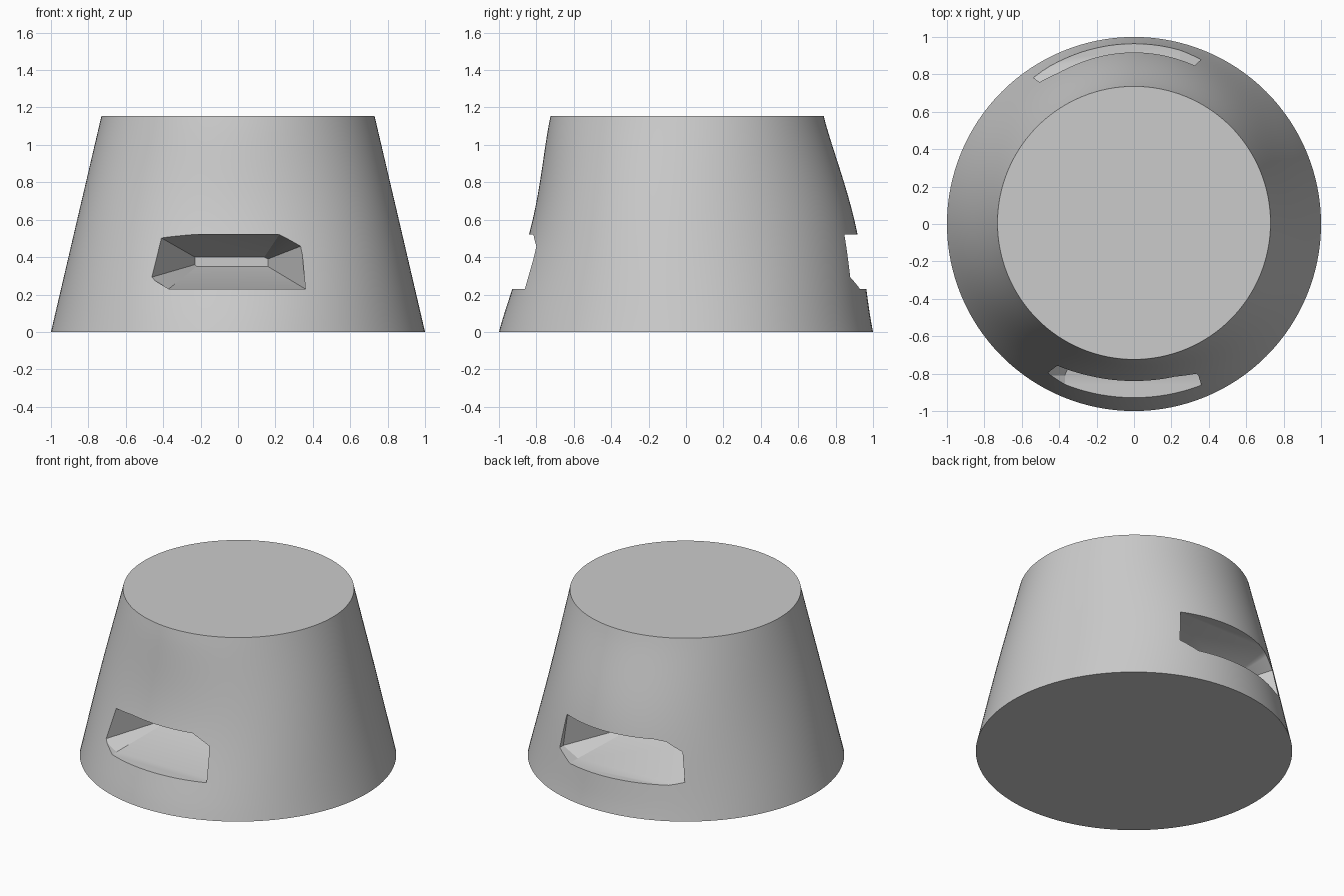
import bpy, bmesh, math

old = bpy.data.objects.get("Cube")
if old:
    bpy.data.objects.remove(old, do_unlink=True)

HEIGHT, R_BASE, R_TOP = 1.155, 1.0, 0.73
SEGMENTS, RINGS = 128, 24

grey = bpy.data.materials.new("plain grey")
grey.use_nodes = True
grey.diffuse_color = (0.6, 0.6, 0.6, 1)
grey.node_tree.nodes["Principled BSDF"].inputs["Base Color"].default_value = (0.6, 0.6, 0.6, 1)


def loft(name, loops):
    """Skin a stack of equal-length point loops and cap both ends."""
    bm = bmesh.new()
    rows = [[bm.verts.new(p) for p in loop] for loop in loops]
    n = len(rows[0])
    for a, b in zip(rows, rows[1:]):
        for i in range(n):
            j = (i + 1) % n
            bm.faces.new((a[i], a[j], b[j], b[i]))
    bm.faces.new(rows[0])
    bm.faces.new(rows[-1])
    bmesh.ops.recalc_face_normals(bm, faces=bm.faces)
    mesh = bpy.data.meshes.new(name)
    bm.to_mesh(mesh)
    bm.free()
    mesh.materials.append(grey)
    obj = bpy.data.objects.new(name, mesh)
    bpy.context.collection.objects.link(obj)
    return obj


# Tapered body: concave at the front, bulging at the back, straight at the sides
def body_ring(k):
    t = k / RINGS
    radius = R_BASE + (R_TOP - R_BASE) * t
    bulge = math.sin(math.pi * t) ** 1.5
    ring = []
    for i in range(SEGMENTS):
        a = math.tau * i / SEGMENTS
        r = radius + bulge * (0.021 * math.sin(a) - 0.016 * math.sin(3 * a))
        ring.append((r * math.cos(a), r * math.sin(a) + 0.006 * t, HEIGHT * t))
    return ring


body = loft("tapered_body", [body_ring(k) for k in range(RINGS + 1)])

# Grip slot: a six-sided mouth that narrows to a thin inner wall
MOUTH = [(-0.44, 0.52), (0.22, 0.52), (0.34, 0.46),
         (0.36, 0.23), (-0.37, 0.23), (-0.47, 0.29)]
INNER = [(-0.23, 0.40), (0.14, 0.40), (0.16, 0.39),
         (0.16, 0.35), (-0.22, 0.35), (-0.23, 0.36)]


def grip_cutter(name, scale, shift, depths):
    stations = zip((MOUTH, MOUTH, INNER), depths)
    cutter = loft(name, [[(x * scale + shift, y, z) for x, z in outline]
                         for outline, y in stations])
    cutter.hide_render = True
    return cutter


cutters = [grip_cutter("front_grip_cutter", 1, 0, (-1.2, -0.81, -0.45)),
           grip_cutter("back_grip_cutter", -1.127, -0.171, (1.2, 0.84, 0.5))]

bpy.ops.object.select_all(action="DESELECT")
bpy.context.view_layer.objects.active = body
body.select_set(True)
for cutter in cutters:
    mod = body.modifiers.new(cutter.name, "BOOLEAN")
    mod.operation = "DIFFERENCE"
    mod.solver = "EXACT"
    mod.object = cutter
    bpy.ops.object.modifier_apply(modifier=mod.name)
    bpy.data.objects.remove(cutter, do_unlink=True)

# Smooth flanks, crisp rims and slot edges
bpy.ops.object.shade_smooth_by_angle(angle=math.radians(25))
